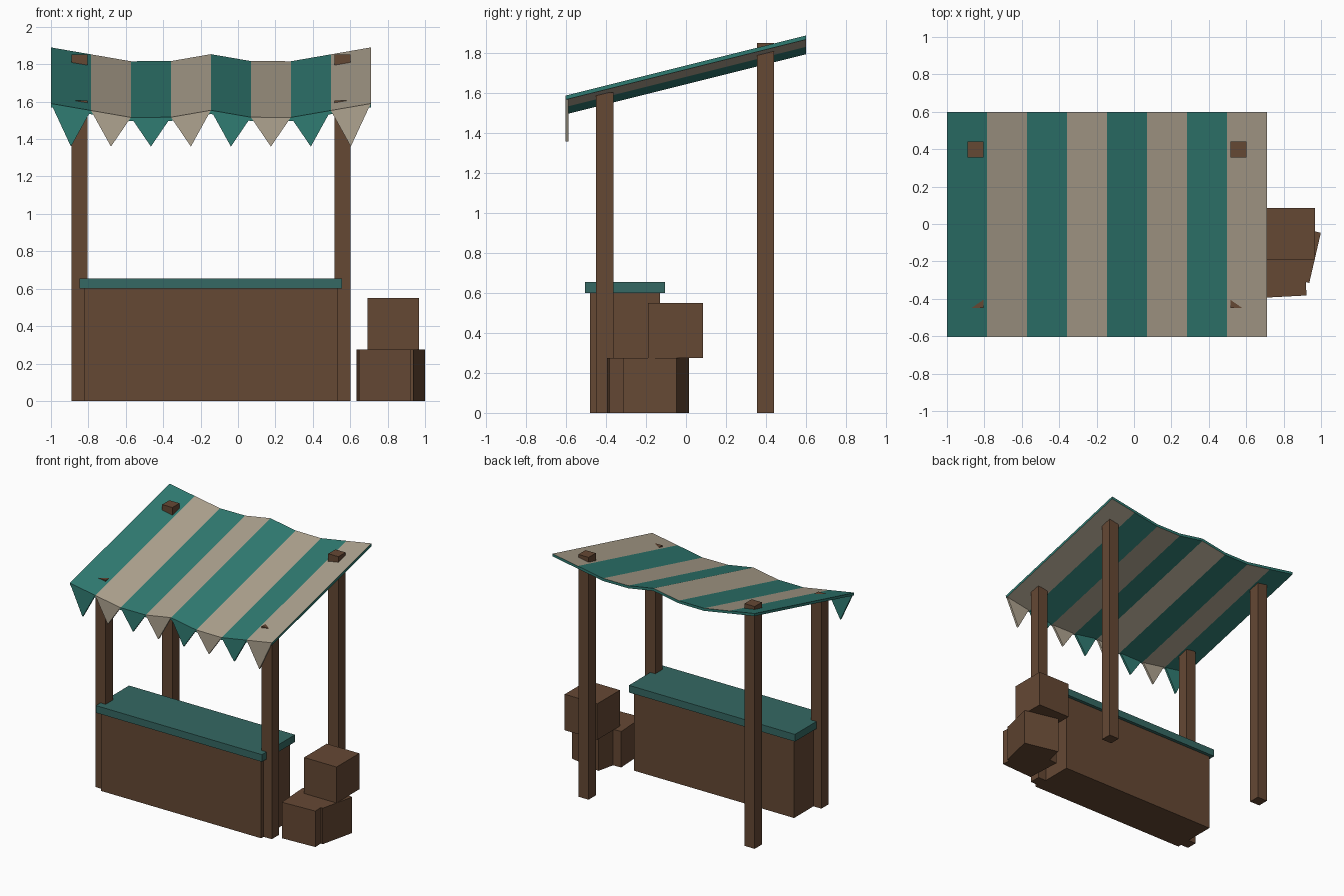
import bpy, bmesh, math

if "Cube" in bpy.data.objects:
    bpy.data.objects.remove(bpy.data.objects["Cube"])


def material(name, rgb):
    m = bpy.data.materials.new(name)
    m.diffuse_color = (*rgb, 1)
    m.use_nodes = True
    m.node_tree.nodes["Principled BSDF"].inputs["Base Color"].default_value = m.diffuse_color
    return m


WOOD = material("wood", (0.13, 0.065, 0.034))
TEAL = material("teal_cloth", (0.03, 0.2, 0.17))
CREAM = material("cream_cloth", (0.43, 0.37, 0.28))
PAINT = material("counter_paint", (0.035, 0.14, 0.125))


def finish(name, bm, mats):
    bmesh.ops.recalc_face_normals(bm, faces=bm.faces)
    me = bpy.data.meshes.new(name)
    bm.to_mesh(me)
    bm.free()
    for m in mats:
        me.materials.append(m)
    ob = bpy.data.objects.new(name, me)
    bpy.context.collection.objects.link(ob)
    return ob


def box(name, center, size, mat, turn=0):
    bm = bmesh.new()
    bmesh.ops.create_cube(bm, size=1)
    bmesh.ops.scale(bm, vec=size, verts=bm.verts)
    ob = finish(name, bm, [mat])
    ob.location = center
    ob.rotation_euler.z = math.radians(turn)
    return ob


# Posts: short pair in front, tall pair behind
for side, x in (("left", -0.847), ("right", 0.558)):
    for place, y, h in (("front", -0.407, 1.605), ("back", 0.398, 1.853)):
        box(f"{place}_post_{side}", (x, y, h / 2), (0.086, 0.086, h), WOOD)

# Counter with overhanging top
box("counter", (-0.146, -0.305, 0.3), (1.355, 0.35, 0.6), WOOD)
box("counter_top", (-0.146, -0.305, 0.628), (1.405, 0.4, 0.055), PAINT)

# Stack of crates
C = 0.275
box("crate_front", (0.778, -0.252, C / 2), (C, C, C), WOOD, 3)
box("crate_back", (0.834, -0.15, C / 2), (C, C, C), WOOD, -13)
box("crate_upper", (0.829, -0.052, C * 1.5), (C, C, C), WOOD)

# Sagging striped canopy: wavy front profile, sloping up to the back
half = [1.59, 1.553, 1.516, 1.519, 1.554]
wave = half + half[-2::-1]
wave[5] = wave[3] = 1.517
xs = [-1 + i * 1.71 / 8 for i in range(9)]
T = 0.02
bm = bmesh.new()
rows = [[bm.verts.new((x, y, z + dz)) for x, z in zip(xs, wave)]
        for y, dz in ((-0.6, 0), (0.6, 0.3), (0.6, 0.3 - T), (-0.6, -T))]
for i in range(8):
    for r in range(4):
        a, b = rows[r], rows[(r + 1) % 4]
        f = bm.faces.new((a[i], a[i + 1], b[i + 1], b[i]))
        f.material_index = i % 2 if r % 2 == 0 else 0
for i in (0, 8):
    bm.faces.new([r[i] for r in rows])
finish("canopy", bm, [TEAL, CREAM])

# Pennants hanging from the front edge, one per stripe
for i in range(8):
    bm = bmesh.new()
    pts = [(xs[i], wave[i]), (xs[i + 1], wave[i + 1]),
           ((xs[i] + xs[i + 1]) / 2, 1.36)]
    front = [bm.verts.new((x, -0.604, z)) for x, z in pts]
    back = [bm.verts.new((x, -0.588, z)) for x, z in pts]
    bm.faces.new(front)
    bm.faces.new(back)
    for k in range(3):
        n = (k + 1) % 3
        bm.faces.new((front[k], front[n], back[n], back[k]))
    finish(f"pennant_{i + 1}", bm, [(TEAL, CREAM)[i % 2]])
